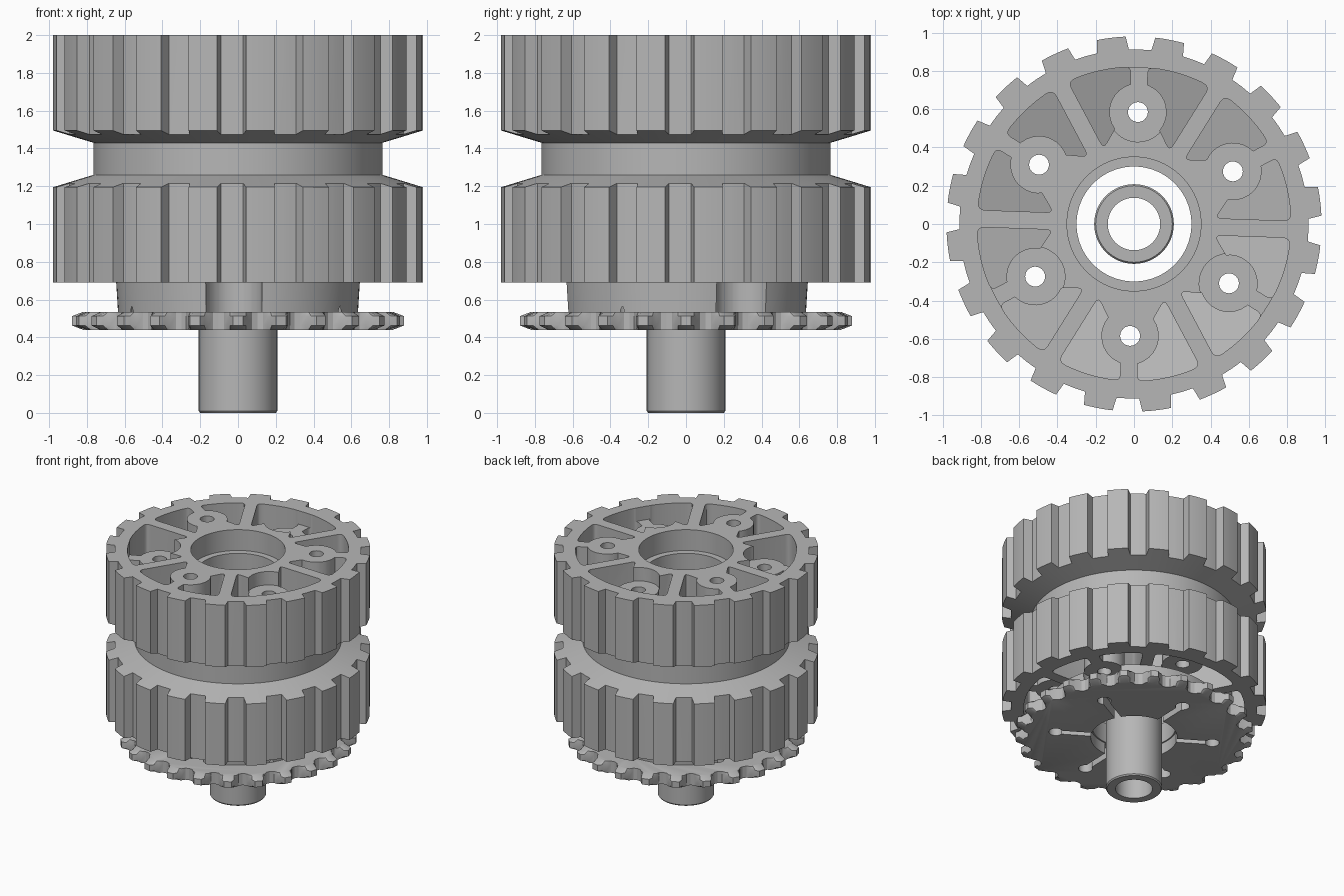
import bpy, bmesh, math
from math import sin, cos, radians, pi
from mathutils import Vector

cube = bpy.data.objects.get("Cube")
if cube:
    bpy.data.objects.remove(cube, do_unlink=True)

grey = bpy.data.materials.new("machined grey")
grey.use_nodes = True
tone = (0.47, 0.47, 0.47, 1)
grey.diffuse_color = tone
grey.node_tree.nodes["Principled BSDF"].inputs["Base Color"].default_value = tone

MID = 1.345          # mid height of the wheel
TOP, BOTTOM = 2.0, 0.69
BOLTS = [28 + 60 * k for k in range(6)]
BOLT_R = 0.585


def polar(r, deg):
    return Vector((r * cos(radians(deg)), r * sin(radians(deg))))


def turn(p, deg):
    a = radians(deg)
    return Vector((p[0] * cos(a) - p[1] * sin(a), p[0] * sin(a) + p[1] * cos(a)))


def arc(centre, r, a0, a1, n):
    return [Vector(centre) + polar(r, a0 + (a1 - a0) * i / n) for i in range(n + 1)]


def loft(bm, rings, closed=False):
    """Skin stacked rings of 3D points; cap the ends unless the stack closes on itself."""
    loops = [[bm.verts.new(p) for p in ring] for ring in rings]
    n = len(loops[0])
    pairs = list(zip(loops, loops[1:])) + ([(loops[-1], loops[0])] if closed else [])
    for a, b in pairs:
        for i in range(n):
            j = (i + 1) % n
            bm.faces.new((a[i], a[j], b[j], b[i]))
    if not closed:
        bm.faces.new(loops[0][::-1])
        bm.faces.new(loops[-1])


def prism(bm, pts, low, high):
    level = lambda z, p: z(p) if callable(z) else z
    loft(bm, [[(p[0], p[1], level(z, p)) for p in pts] for z in (low, high)])


def revolve(bm, profile, n=96):
    loft(bm, [[(*polar(r, 360 * i / n), z) for i in range(n)] for r, z in profile], True)


def make(name, bm, helper=False):
    bmesh.ops.recalc_face_normals(bm, faces=bm.faces)
    mesh = bpy.data.meshes.new(name)
    bm.to_mesh(mesh)
    bm.free()
    mesh.materials.append(grey)
    ob = bpy.data.objects.new(name, mesh)
    bpy.context.collection.objects.link(ob)
    ob.hide_render = helper
    return ob


def activate(ob):
    bpy.ops.object.select_all(action='DESELECT')
    ob.select_set(True)
    bpy.context.view_layer.objects.active = ob


def carve(ob, bm):
    """Cut the shapes in bm out of ob."""
    cutter = make("cutter", bm, True)
    mod = ob.modifiers.new("cut", 'BOOLEAN')
    mod.operation, mod.solver, mod.object = 'DIFFERENCE', 'EXACT', cutter
    activate(ob)
    bpy.ops.object.modifier_apply(modifier=mod.name)
    bpy.data.objects.remove(cutter, do_unlink=True)


def finish(ob):
    activate(ob)
    bpy.ops.object.shade_smooth_by_angle(angle=radians(28))


def drill_bolts(ob, low, high, r=0.052):
    bm = bmesh.new()
    for a in BOLTS:
        prism(bm, arc(polar(BOLT_R, a), r, 0, 345, 23), low, high)
    carve(ob, bm)


def fillet(a, p, b, r):
    """Round corner p between neighbours a and b."""
    s, e = p + (a - p).normalized() * r, p + (b - p).normalized() * r
    return [s * (1 - t) ** 2 + p * 2 * t * (1 - t) + e * t * t for t in (0, .25, .5, .75, 1)]


def pocket_outline():
    """Pocket beside a bolt boss lying on the +x axis."""
    rib, out = 0.045, 0.82
    edge = lambda r: polar(r, 30 - math.degrees(math.asin(rib / r)))
    rim = [polar(out, a) for a in (7, 11, 15, 19, 23)]
    c_in, c_out = Vector((0.818, rib)), edge(out)
    tip = edge(0.425)
    boss = arc((BOLT_R, 0), 0.15, 128, 22, 10)
    heel = Vector((BOLT_R + 0.143, rib))
    return (fillet(heel, c_in, rim[0], 0.03) + rim + fillet(rim[-1], c_out, tip, 0.04)
            + fillet(c_out, tip, boss[0], 0.035) + boss + [heel])


# Wheel body: turned profile with a middle groove and bearing seats
wheel_bm = bmesh.new()
half = [(0.30, 0), (0.30, 0.485), (0.35, 0.485), (0.35, 0.655),
        (0.98, 0.655), (0.98, 0.150), (0.765, 0.085)]
profile = [(r, MID + z) for r, z in half[1:]] + [(r, MID - z) for r, z in reversed(half[1:])]
revolve(wheel_bm, profile, 120)
wheel = make("toothed_wheel", wheel_bm)

# Gaps between the wheel teeth
gaps = bmesh.new()
for k in range(20):
    shape = [polar(0.912, -3.7), polar(0.912, 0), polar(0.912, 3.7), polar(1.03, 5.1), polar(1.03, -5.1)]
    prism(gaps, [turn(p, 16 + 18 * k) for p in shape], 0.5, 2.2)
carve(wheel, gaps)

# Lightening pockets with sloping floors, on both ends
pockets = bmesh.new()
shape = pocket_outline()
for side in (1, -1):
    for a in BOLTS:
        for flip in (1, -1):
            pts = [turn((p[0], p[1] * flip), a) for p in shape]
            axis = polar(1, a + 15 * flip)
            floor = lambda p: MID + side * (0.03 + 0.32 * Vector(p).dot(axis))
            prism(pockets, pts, floor, MID + side * 0.8)
carve(wheel, pockets)

# Lowered bosses that join every second pair of pockets
recess = bmesh.new()
shape = arc((BOLT_R, 0), 0.156, 22, 338, 28) + [polar(0.817, a) for a in (-5, -2, 2, 5)]
for side in (1, -1):
    for a in BOLTS[1::2]:
        prism(recess, [turn(p, a) for p in shape], MID + side * 0.545, MID + side * 0.8)
carve(wheel, recess)
drill_bolts(wheel, 0.4, 2.3)
finish(wheel)

# Scalloped spacer between wheel and sprocket
spacer_bm = bmesh.new()
revolve(spacer_bm, [(0.31, 0.53), (0.31, 0.692), (0.645, 0.692), (0.635, 0.53)])
spacer = make("spacer", spacer_bm)
scallops = bmesh.new()
for a in BOLTS[::2]:
    prism(scallops, arc(polar(0.64, a), 0.15, 0, 350, 35), 0.4, 0.8)
carve(spacer, scallops)
drill_bolts(spacer, 0.4, 0.8)
finish(spacer)

# Sprocket with chamfered tooth tips
TEETH = 24
tooth = [(-5.4, 0.790), (-4.0, 0.815), (-2.9, 0.850), (-1.8, 0.880),
         (1.8, 0.880), (2.9, 0.850), (4.0, 0.815), (5.4, 0.790), (7.5, 0.782)]
outline = [(360 * k / TEETH + a, r) for k in range(TEETH) for a, r in tooth]
sprocket_bm = bmesh.new()
loft(sprocket_bm, [[(*polar(min(r, limit), a), z) for a, r in outline]
                   for z, limit in ((0.44, 0.82), (0.463, 1), (0.512, 1), (0.535, 0.82))])
sprocket = make("sprocket", sprocket_bm)
bore = bmesh.new()
prism(bore, arc((0, 0), 0.32, 0, 355, 71), 0.3, 0.7)
carve(sprocket, bore)

# Radial slots running out to the bolt holes
slots = bmesh.new()
for a in BOLTS:
    shape = [(0.25, -0.025), (0.56, -0.025), (0.56, 0.025), (0.25, 0.025)]
    prism(slots, [turn(p, a) for p in shape], 0.3, 0.7)
carve(sprocket, slots)
drill_bolts(sprocket, 0.25, 0.75)
finish(sprocket)

# Hollow shaft with eased ends
shaft_bm = bmesh.new()
revolve(shaft_bm, [(0.137, 0), (0.20, 0), (0.208, 0.01), (0.208, 1.19), (0.20, 1.2), (0.137, 1.2)], 64)
finish(make("hollow_shaft", shaft_bm))
